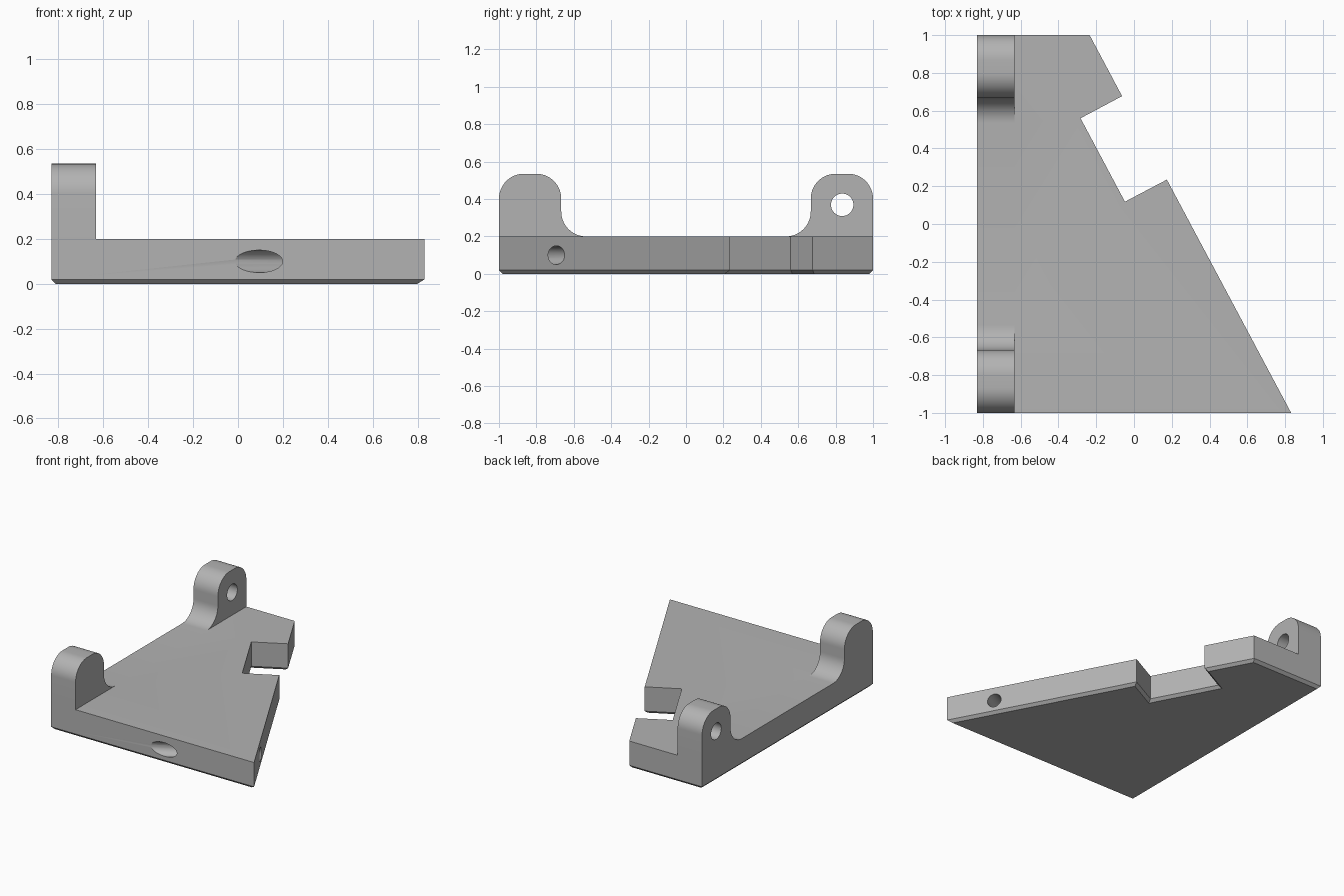
import bpy, bmesh
from math import sin, cos, pi, radians
from mathutils import Vector, Matrix

cube = bpy.data.objects.get("Cube")
if cube:
    bpy.data.objects.remove(cube, do_unlink=True)

grey = bpy.data.materials.new("plain grey")
grey.use_nodes = True
colour = (0.45, 0.45, 0.45, 1)
grey.diffuse_color = colour
grey.node_tree.nodes["Principled BSDF"].inputs["Base Color"].default_value = colour


def prism(name, points, depth, matrix=Matrix(), chamfer=0):
    """Extrude a local xy profile along local z, optionally chamfering its base."""
    bm = bmesh.new()
    base = bm.faces.new([bm.verts.new((x, y, 0)) for x, y in points])
    grown = bmesh.ops.extrude_face_region(bm, geom=[base], use_keep_orig=True)
    top = [v for v in grown["geom"] if isinstance(v, bmesh.types.BMVert)]
    bmesh.ops.translate(bm, verts=top, vec=(0, 0, depth))
    bmesh.ops.recalc_face_normals(bm, faces=bm.faces[:])
    if chamfer:
        bmesh.ops.bevel(bm, geom=list(base.edges), offset=chamfer, segments=1,
                        affect='EDGES', profile=0.5)
    bm.transform(matrix)
    bmesh.ops.recalc_face_normals(bm, faces=bm.faces[:])
    mesh = bpy.data.meshes.new(name)
    bm.to_mesh(mesh)
    bm.free()
    mesh.materials.append(grey)
    obj = bpy.data.objects.new(name, mesh)
    bpy.context.collection.objects.link(obj)
    return obj


def arc(cx, cy, r, start, end, steps=14):
    angles = [radians(start + (end - start) * i / steps) for i in range(steps + 1)]
    return [(cx + r * cos(a), cy + r * sin(a)) for a in angles]


def frame(x_axis, y_axis, z_axis, origin):
    m = Matrix((x_axis, y_axis, z_axis)).transposed().to_4x4()
    m.translation = origin
    return m


def combine(target, other, operation):
    mod = target.modifiers.new(other.name, 'BOOLEAN')
    mod.operation, mod.solver, mod.object = operation, 'EXACT', other
    bpy.context.view_layer.objects.active = target
    bpy.ops.object.modifier_apply(modifier=mod.name)
    bpy.data.objects.remove(other, do_unlink=True)


# Tapered base plate with the square notch in its slanted edge
outline = [(-.832, -1), (.832, -1), (.174, .235), (-.048, .118),
           (-.283, .56), (-.063, .677), (-.235, 1), (-.832, 1)]
bracket = prism("bracket_plate", outline, 0.2, chamfer=0.02)

X, Y, Z = Vector((1, 0, 0)), Vector((0, 1, 0)), Vector((0, 0, 1))
along = Vector((-1.067, 2, 0)).normalized()
outward = along.cross(Z)

# Rounded hinge lugs with filleted feet, mirrored front and back
lug = ([(1, .1), (1, .2)] + arc(.867, .402, .133, 0, 90) + arc(.8, .402, .133, 90, 180)
       + arc(.534, .333, .133, 0, -90) + [(.534, .1)])
for side in (-1, 1):
    profile = [(side * y, z) for y, z in lug]
    combine(bracket, prism("hinge_lug", profile, 0.2, frame(Y, Z, X, (-.832, 0, 0))), 'UNION')
for side in (-1, 1):
    hole = arc(side * .835, .369, .06, 0, 360, 40)[:-1]
    combine(bracket, prism("pin_hole", hole, 0.4, frame(Y, Z, X, (-.95, 0, 0))), 'DIFFERENCE')


def on_slant(y):
    return Vector((.832 - .5335 * (y + 1), y, 0))


# Bolt holes running square to the slanted edge
bolt = arc(0, .1, .05, 0, 360, 40)[:-1]
for y in (-.693, .76):
    start = on_slant(y) + outward * .1
    combine(bracket, prism("bolt_hole", bolt, 1.3, frame(along, Z, -outward, start)), 'DIFFERENCE')

# Pocket with a sloping ceiling, open underneath
pocket = [(.1, -.05), (-.145, -.05), (-.095, 0), (-.075, .02), (-.075, .105),
          (0, .17), (.1, .17)]
length = (on_slant(.115) - on_slant(-.12)).length
combine(bracket, prism("edge_pocket", pocket, length, frame(outward, Z, along, on_slant(-.12))),
        'DIFFERENCE')

bpy.ops.object.select_all(action='DESELECT')
bracket.select_set(True)
bpy.context.view_layer.objects.active = bracket
bpy.ops.object.shade_smooth_by_angle(angle=radians(30))
